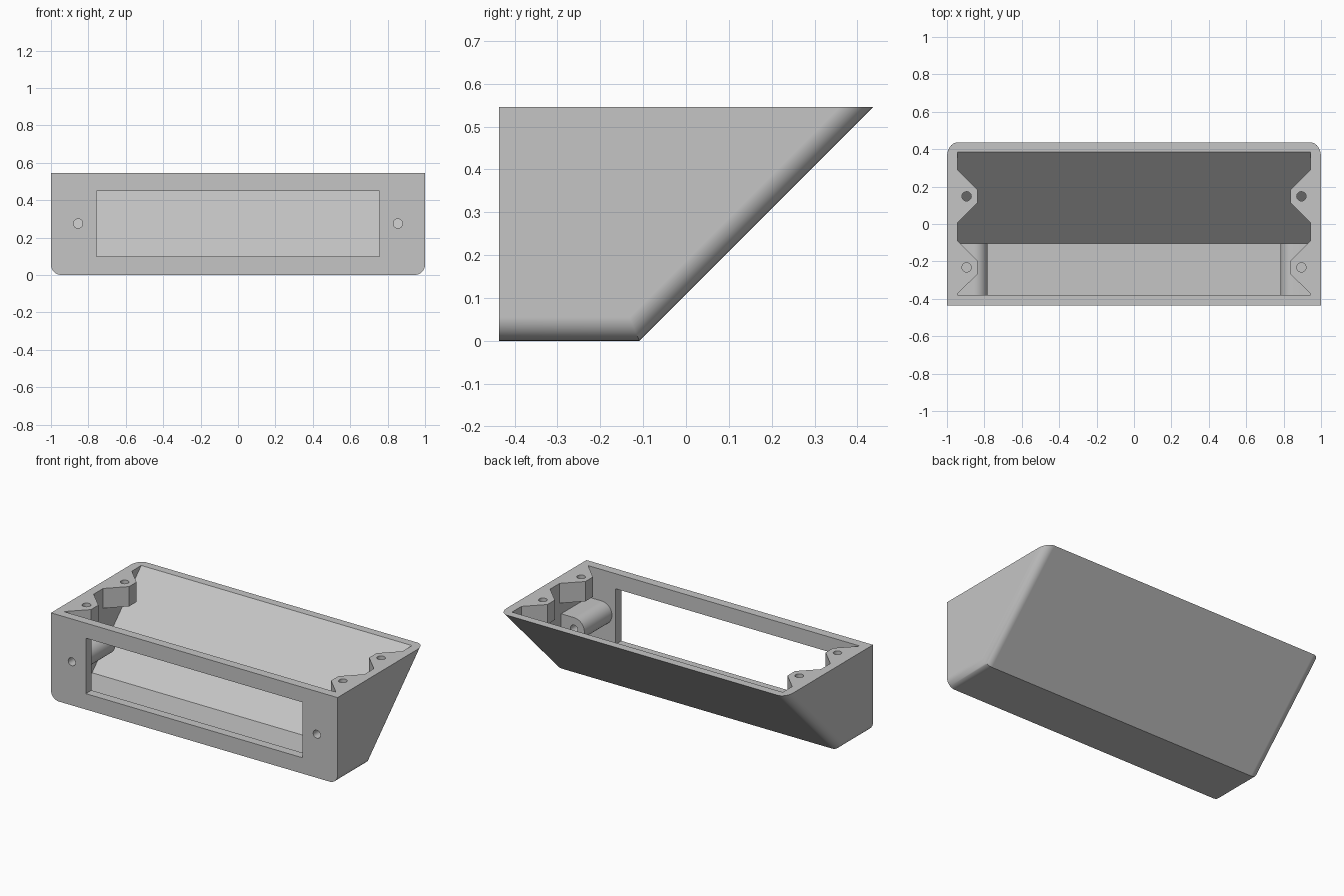
import bpy, bmesh, math
from mathutils import Vector

if "Cube" in bpy.data.objects:
    bpy.data.objects.remove(bpy.data.objects["Cube"], do_unlink=True)

HEIGHT, FRONT, CREASE = 0.545, -0.436, -0.109
ROUND = 0.055
HOLE = 0.025

grey = bpy.data.materials.new("light grey")
grey.use_nodes = True
grey.diffuse_color = (0.56, 0.56, 0.56, 1)
grey.node_tree.nodes["Principled BSDF"].inputs["Base Color"].default_value = (0.56, 0.56, 0.56, 1)


def make_object(name, bm):
    bmesh.ops.recalc_face_normals(bm, faces=bm.faces)
    mesh = bpy.data.meshes.new(name)
    bm.to_mesh(mesh)
    bm.free()
    mesh.materials.append(grey)
    obj = bpy.data.objects.new(name, mesh)
    bpy.context.collection.objects.link(obj)
    return obj


def prism(name, points, axis, start, end):
    """Extrude a 2D outline along x, y or z; the outline uses the other two axes in order."""
    bm = bmesh.new()

    def place(p, t):
        co = list(p)
        co.insert("xyz".index(axis), t)
        return bm.verts.new(co)

    face = bm.faces.new([place(p, start) for p in points])
    out = bmesh.ops.extrude_face_region(bm, geom=[face])
    move = Vector([(end - start) * (a == axis) for a in "xyz"])
    bmesh.ops.translate(bm, vec=move, verts=[g for g in out["geom"] if isinstance(g, bmesh.types.BMVert)])
    return make_object(name, bm)


def arc(cx, cy, r, a0, a1, steps):
    angles = [math.radians(a0 + (a1 - a0) * i / steps) for i in range(steps + 1)]
    return [(cx + r * math.cos(a), cy + r * math.sin(a)) for a in angles]


def combine(target, tool, operation):
    """Apply a boolean and throw the tool away."""
    tool.hide_render = True
    mod = target.modifiers.new(operation, "BOOLEAN")
    mod.operation, mod.solver, mod.object = operation, "EXACT", tool
    bpy.context.view_layer.update()
    graph = bpy.context.evaluated_depsgraph_get()
    result = bpy.data.meshes.new_from_object(target.evaluated_get(graph))
    target.modifiers.clear()
    target.data = result
    bpy.data.objects.remove(tool, do_unlink=True)


# Outer body: a rounded section swept along the bottom and up the 45 degree back
def swept_body():
    section = arc(-1 + ROUND, ROUND, ROUND, 180, 270, 10) + arc(1 - ROUND, ROUND, ROUND, 270, 360, 10)
    bm = bmesh.new()
    rows = []
    for x, d in section:
        path = [(FRONT, d), (CREASE + d - d * math.sqrt(2), d),
                (CREASE + HEIGHT - d * math.sqrt(2), HEIGHT)]
        rows.append([bm.verts.new((x, y, z)) for y, z in path])
    for a, b in zip(rows, rows[1:]):
        for i in range(2):
            bm.faces.new((a[i], a[i + 1], b[i + 1], b[i]))
    left, right = [bm.verts.new((x, FRONT, HEIGHT)) for x in (-1, 1)]
    bm.faces.new(rows[0] + [left])
    bm.faces.new(rows[-1] + [right])
    bm.faces.new([r[0] for r in rows] + [right, left])
    bm.faces.new([r[2] for r in rows] + [right, left])
    return make_object("enclosure_body", bm)


body = swept_body()

# Hollow interior, open at the top
FLOOR, IN_FRONT, IN_CREASE, IN_SIDE = 0.055, -0.38, -0.105, 0.945
top = HEIGHT + 0.05
cavity = prism("cavity_cutter",
               [(IN_FRONT, FLOOR), (IN_CREASE, FLOOR), (IN_CREASE + top - FLOOR, top), (IN_FRONT, top)],
               "x", -IN_SIDE, IN_SIDE)
combine(body, cavity, "DIFFERENCE")

# Display window in the front wall
W = 0.757
window = prism("window_cutter", [(-W, 0.1), (W, 0.1), (W, 0.45), (-W, 0.45)], "y", -0.6, -0.3)
combine(body, window, "DIFFERENCE")

for side in (-1, 1):
    # Round-ended boss behind each front screw hole
    outline = [(0.965, 0.203)] + arc(0.855, 0.275, 0.072, 270, 90, 20) + [(0.965, 0.347)]
    boss = prism("front_boss", [(side * x, z) for x, z in outline], "y", IN_FRONT - 0.02, IN_CREASE)
    combine(body, boss, "UNION")
    hole = prism("front_hole_cutter", arc(side * 0.855, 0.275, HOLE, 0, 345, 23), "y", -0.6, 0)
    combine(body, hole, "DIFFERENCE")

    # Tapered lid screw tabs flush with the rim
    for y in (-0.232, 0.148):
        outline = [(0.96, -0.143), (IN_SIDE, -0.143), (0.838, -0.037),
                   (0.838, 0.037), (IN_SIDE, 0.143), (0.96, 0.143)]
        tab = prism("lid_tab", [(side * x, y + dy) for x, dy in outline], "z", HEIGHT - 0.125, HEIGHT)
        combine(body, tab, "UNION")
        hole = prism("lid_hole_cutter", arc(side * 0.895, y, HOLE, 0, 345, 23), "z", HEIGHT - 0.16, top)
        combine(body, hole, "DIFFERENCE")

# Smooth rounds, crisp edges
bpy.ops.object.select_all(action="DESELECT")
body.select_set(True)
bpy.context.view_layer.objects.active = body
bpy.ops.object.shade_smooth_by_angle(angle=math.radians(30))
normals = body.modifiers.new("flat_faces", "WEIGHTED_NORMAL")
normals.keep_sharp = True
